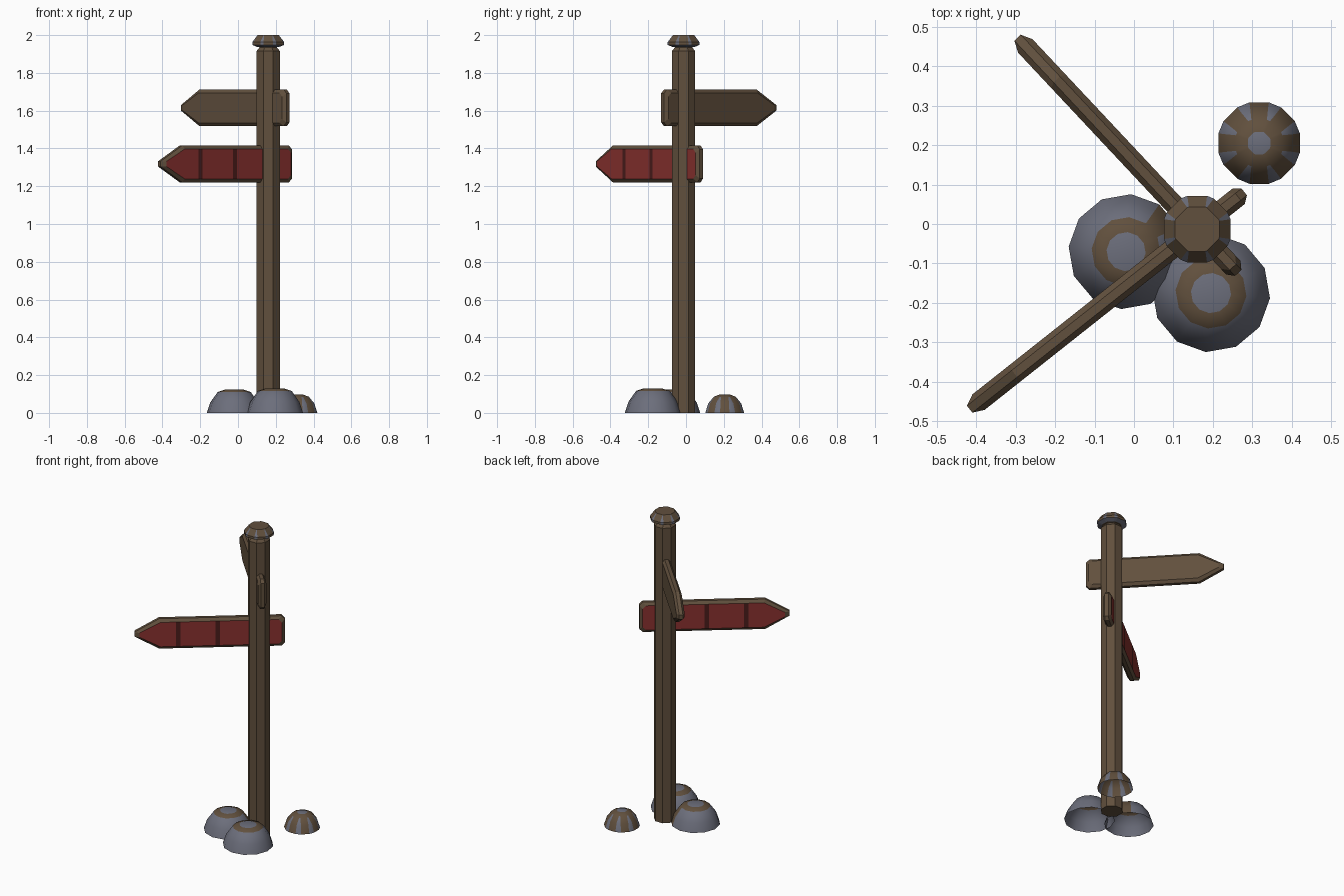
import bpy
import bmesh
from math import radians, cos, sin, atan2

cube = bpy.data.objects.get("Cube")
if cube:
    bpy.data.objects.remove(cube)


def material(name, rgb):
    m = bpy.data.materials.new(name)
    m.use_nodes = True
    m.diffuse_color = (*rgb, 1)
    m.node_tree.nodes["Principled BSDF"].inputs["Base Color"].default_value = (*rgb, 1)
    return m


WOOD = material("brown wood", (0.12, 0.08, 0.047))
STONE = material("grey stone", (0.15, 0.157, 0.2))
RED = material("red paint", (0.25, 0.031, 0.028))
DARK_RED = material("dark red groove", (0.07, 0.012, 0.011))

POST_X, POST_Y = 0.16, -0.013


def finish(name, bm, mats, location, turn=0, smooth=None):
    bmesh.ops.recalc_face_normals(bm, faces=bm.faces)
    mesh = bpy.data.meshes.new(name)
    bm.to_mesh(mesh)
    bm.free()
    for m in mats:
        mesh.materials.append(m)
    obj = bpy.data.objects.new(name, mesh)
    bpy.context.collection.objects.link(obj)
    obj.location = location
    obj.rotation_euler.z = turn
    if smooth:
        bpy.ops.object.select_all(action="DESELECT")
        obj.select_set(True)
        bpy.context.view_layer.objects.active = obj
        bpy.ops.object.shade_smooth_by_angle(angle=radians(smooth))
    return obj


def bridge(bm, loops, close_start=True, close_end=True):
    """Skin matching loops of points; returns the side faces per band and the end."""
    rings = [[bm.verts.new(p) for p in loop] for loop in loops]
    n = len(rings[0])
    bands = [[bm.faces.new((a[i], a[(i + 1) % n], b[(i + 1) % n], b[i])) for i in range(n)]
             for a, b in zip(rings, rings[1:])]
    if close_start:
        bm.faces.new(rings[0][::-1])
    end = bm.faces.new(rings[-1]) if close_end else None
    return bands, end


def regular(sides, r, z):
    step = 360 / sides
    return [(r * cos(radians(step * (i + 0.5))), r * sin(radians(step * (i + 0.5))), z)
            for i in range(sides)]


def chamfered(r, z, half):
    """Octagon whose corners are cut into narrow facets of the given half angle."""
    angles = [radians(45 * k + 22.5 + s * half) for k in range(8) for s in (-1, 1)]
    return [(r * cos(a), r * sin(a), z) for a in angles]


# Octagonal post with a pinched top
bm = bmesh.new()
bridge(bm, [regular(8, r, z) for r, z in
            ((0.067, 0), (0.067, 1.915), (0.05, 1.935), (0.05, 1.955))])
finish("post", bm, [WOOD], (POST_X, POST_Y, 0))

# Post cap with grey corner facets and underside
bm = bmesh.new()
bands, top = bridge(bm, [chamfered(r, z, h) for r, z, h in
                         ((0.06, 1.937, 6), (0.088, 1.948, 6), (0.088, 1.963, 6), (0.06, 2.0, 2))])
for face in bands[0]:
    face.material_index = 1
for face in bands[1][::2] + bands[2][::2]:
    face.material_index = 1
finish("post_cap", bm, [WOOD, STONE], (POST_X, POST_Y, 0))


def board(name, z, toward, tip, shoulder, painted):
    """Bevelled pointed board running through the post."""
    half, back, chamfer = 0.097, 0.152, 0.02

    def outline(inset, v):
        h, b = half - inset, back - inset
        upper = [(-b, h - chamfer), (chamfer - b, h),
                 (shoulder - 0.4 * inset, h), (tip - 1.6 * inset, 0.014)]
        return [(u, v, w) for u, w in upper] + [(u, v, -w) for u, w in reversed(upper)]

    bm = bmesh.new()
    bridge(bm, [outline(0.018, -0.025), outline(0, -0.011),
                outline(0, 0.011), outline(0.018, 0.025)])
    mats = [WOOD]
    if painted:
        # Red side panels divided by dark grooves
        mats += [RED, DARK_RED]
        grooves = (0.245, 0.478)
        for g in grooves:
            for edge in (g - 0.013, g + 0.013):
                bmesh.ops.bisect_plane(bm, geom=bm.verts[:] + bm.edges[:] + bm.faces[:],
                                       plane_co=(edge, 0, 0), plane_no=(1, 0, 0))
        bm.normal_update()
        for face in bm.faces:
            if abs(face.normal.y) > 0.95:
                u = face.calc_center_median().x
                face.material_index = 2 if any(abs(u - g) < 0.01 for g in grooves) else 1
    finish(name, bm, mats, (POST_X, POST_Y, z), atan2(toward[1], toward[0]))


board("upper_sign_board", 1.615, (-0.455, 0.485), 0.665, 0.52, False)
board("lower_sign_board", 1.318, (-0.575, -0.455), 0.735, 0.59, True)


# Two large stones with a brown ring round a grey crown
def large_stone(name, x, y, r, height, streaks=()):
    bm = bmesh.new()
    profile = ((1, 0), (0.87, 0.45), (0.6, 0.9), (0.34, 1))
    bands, crown = bridge(bm, [regular(12, r * s, height * t) for s, t in profile],
                          close_start=False)
    for face in bands[2] + [bands[k][i] for k in (0, 1) for i in streaks]:
        face.material_index = 1
    finish(name, bm, [STONE, WOOD], (x, y, 0), radians(10), 45)


large_stone("left_stone", -0.02, -0.07, 0.146, 0.123, streaks=(0,))
large_stone("front_stone", 0.195, -0.175, 0.15, 0.129)

# Small brown stone with grey streaks and crown
bm = bmesh.new()
bands, crown = bridge(bm, [chamfered(r, z, h) for r, z, h in
                           ((0.106, 0, 9), (0.09, 0.05, 8), (0.062, 0.085, 4), (0.03, 0.097, 4))],
                      close_start=False)
for face in bands[0][::2] + bands[1][::2] + [crown]:
    face.material_index = 1
finish("small_stone", bm, [WOOD, STONE], (0.317, 0.205, 0), 0, 45)
